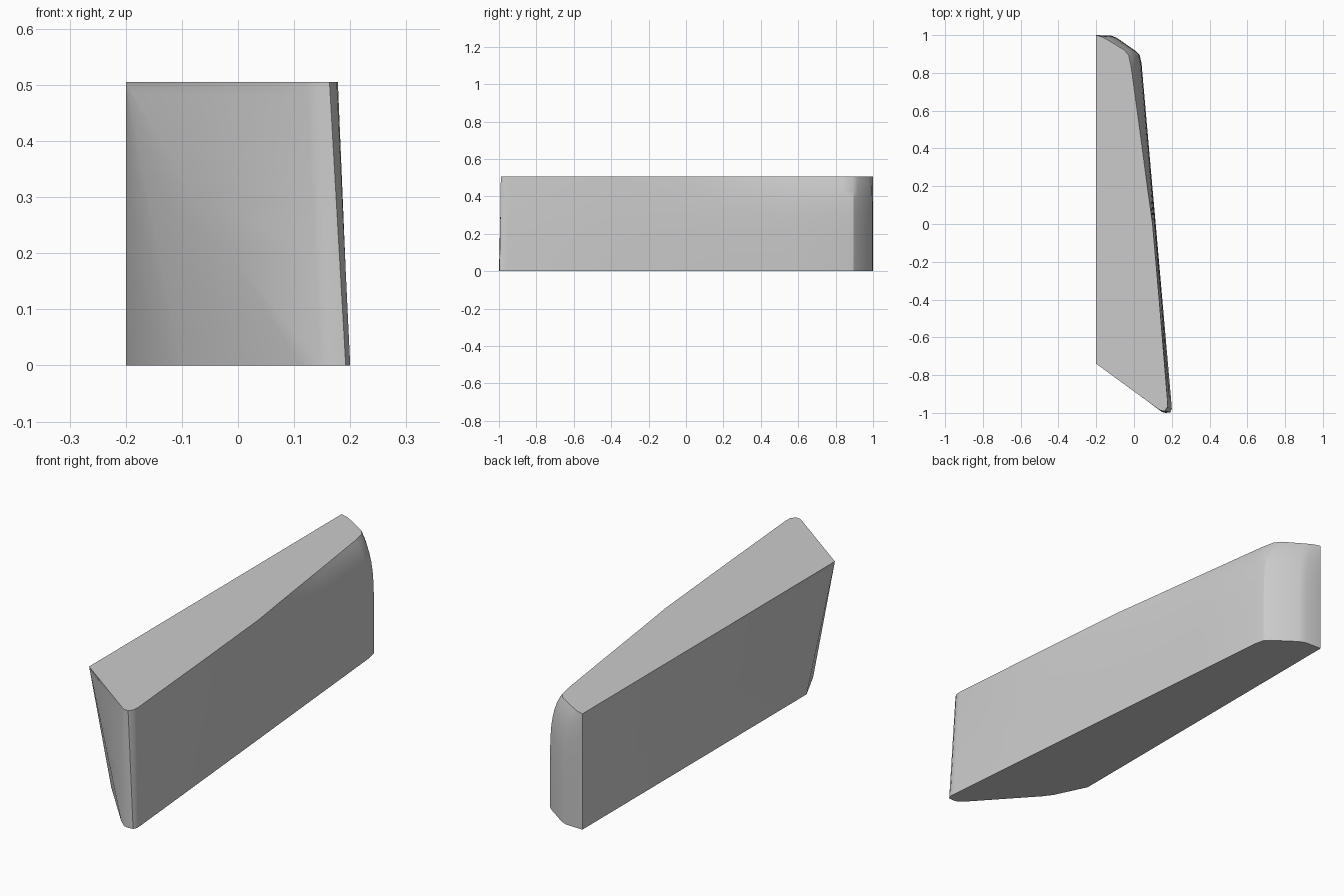
import bpy
import bmesh
import math

if "Cube" in bpy.data.objects:
    bpy.data.objects.remove(bpy.data.objects["Cube"])

HEIGHT = 0.505

# Outline rails: bottom x, y, top x, y, and how late the side curves inwards
RAILS = [
    # back left corner and rounded back
    (-0.20, 1.0, -0.20, 1.0, 1),
    (-0.12, 0.997, -0.168, 0.99, 6),
    (-0.09, 0.985, -0.14, 0.975, 6),
    (0.01, 0.915, -0.05, 0.92, 6),
    (0.03, 0.895, -0.028, 0.893, 6),
    (0.04, 0.85, -0.015, 0.83, 6),
    # long right side
    (0.068, 0.53, 0.026, 0.53, 5),
    (0.097, 0.20, 0.07, 0.20, 4),
    (0.115, 0.0, 0.098, 0.0, 3),
    (0.150, -0.4, 0.133, -0.4, 2),
    (0.199, -0.96, 0.178, -0.945, 1),
    # rounded front tip
    (0.200, -0.98, 0.176, -0.97, 1),
    (0.192, -0.997, 0.163, -0.99, 1),
    (0.168, -1.0, 0.142, -0.988, 1),
    (0.147, -0.995, 0.122, -0.975, 1),
    # front fan that gathers into the top left corner
    (0.11, -0.962, -0.20, -0.74, 1),
    (-0.10, -0.73, -0.20, -0.74, 1),
    (-0.13, -0.69, -0.20, -0.74, 1),
    (-0.20, -0.545, -0.20, -0.74, 1),
]
LEVELS = [0, 0.4, 0.6, 0.7, 0.78, 0.85, 0.91, 0.96, 1]


def loft(name, rails, levels, height):
    """Skin a closed outline that changes from bottom to top."""
    bm = bmesh.new()
    rings = []
    for t in levels:
        ring = []
        for bx, by, tx, ty, power in rails:
            w = t ** power
            ring.append(bm.verts.new((bx + (tx - bx) * w,
                                      by + (ty - by) * w, t * height)))
        rings.append(ring)
    n = len(rails)
    for low, high in zip(rings, rings[1:]):
        for i in range(n):
            j = (i + 1) % n
            bm.faces.new((low[i], low[j], high[j], high[i]))
    bm.faces.new(rings[0])
    bm.faces.new(rings[-1])
    bmesh.ops.remove_doubles(bm, verts=bm.verts, dist=0.0005)
    bmesh.ops.recalc_face_normals(bm, faces=bm.faces)
    mesh = bpy.data.meshes.new(name)
    bm.to_mesh(mesh)
    bm.free()
    obj = bpy.data.objects.new(name, mesh)
    bpy.context.collection.objects.link(obj)
    return obj


# Tapered panel block
panel = loft("tapered_panel", RAILS, LEVELS, HEIGHT)
bpy.context.view_layer.objects.active = panel
panel.select_set(True)
bpy.ops.object.shade_smooth_by_angle(angle=math.radians(30))
